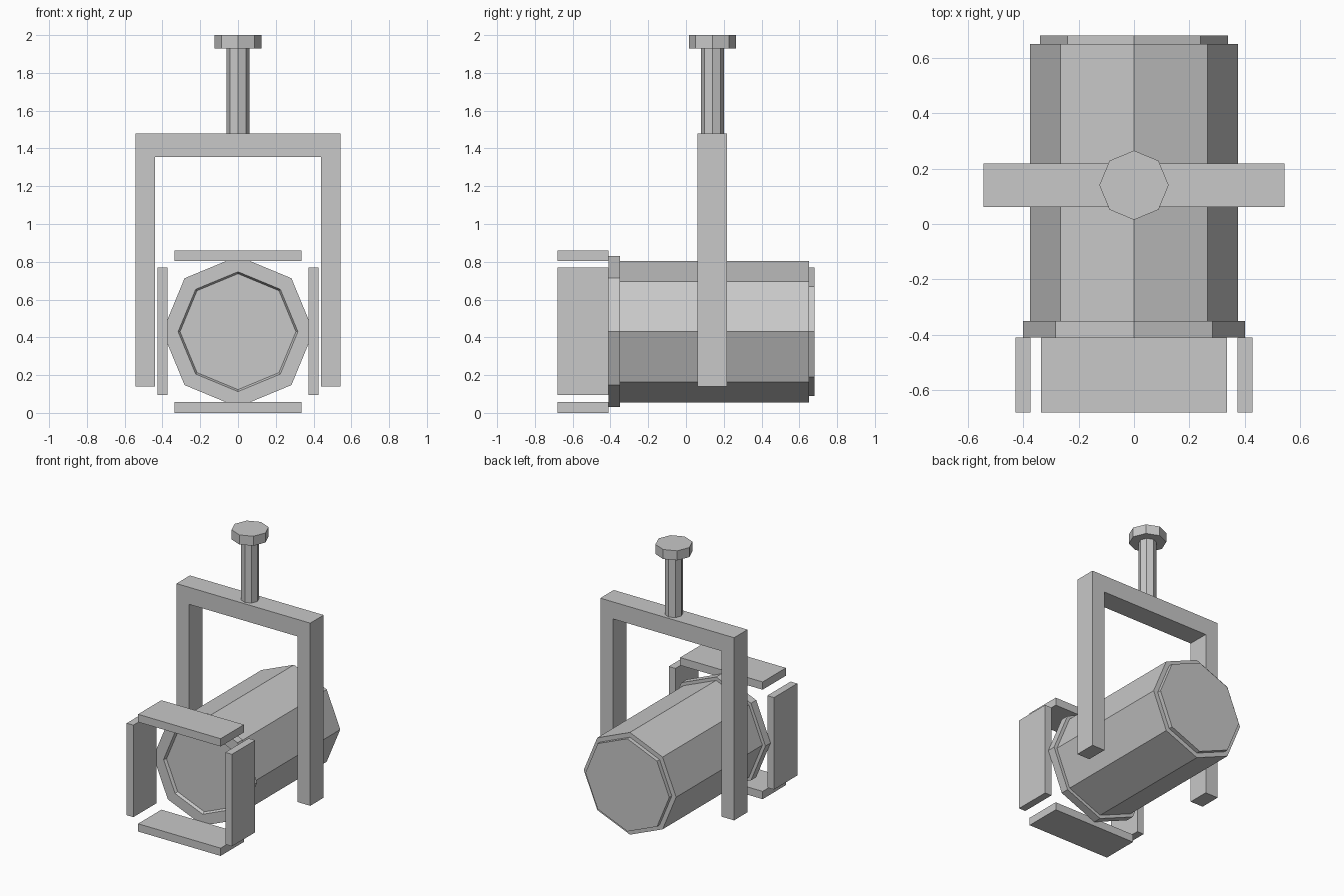
import bpy, bmesh
from math import pi
from mathutils import Matrix, Vector

cube = bpy.data.objects.get("Cube")
if cube:
    bpy.data.objects.remove(cube, do_unlink=True)

grey = bpy.data.materials.new("light_grey")
grey.use_nodes = True
COLOUR = (0.58, 0.58, 0.58, 1)
grey.diffuse_color = COLOUR
grey.node_tree.nodes["Principled BSDF"].inputs["Base Color"].default_value = COLOUR

LAMP_Z = 0.43   # height of the lamp axis
YOKE_Y = 0.14   # depth of the yoke and stem


def add_object(name, bm):
    bmesh.ops.recalc_face_normals(bm, faces=bm.faces)
    mesh = bpy.data.meshes.new(name)
    bm.to_mesh(mesh)
    bm.free()
    mesh.materials.append(grey)
    obj = bpy.data.objects.new(name, mesh)
    bpy.context.collection.objects.link(obj)
    return obj


def box(name, low, high):
    low, high = Vector(low), Vector(high)
    bm = bmesh.new()
    size = Matrix.Diagonal((*(high - low), 1))
    bmesh.ops.create_cube(bm, size=1, matrix=Matrix.Translation((low + high) / 2) @ size)
    return add_object(name, bm)


def octagon_prism(radius, start, end, along_y):
    """Eight-sided prism with its corners on the axes."""
    bm = bmesh.new()
    mid = (start + end) / 2
    if along_y:
        place = Matrix.Translation((0, mid, LAMP_Z)) @ Matrix.Rotation(pi / 2, 4, "X")
    else:
        place = Matrix.Translation((0, YOKE_Y, mid))
    bmesh.ops.create_cone(bm, cap_ends=True, segments=8, radius1=radius,
                          radius2=radius, depth=end - start, matrix=place)
    return bm


# Lamp housing and rear cap
add_object("lamp_housing", octagon_prism(0.375, -0.35, 0.65, True))
add_object("rear_cap", octagon_prism(0.34, 0.65, 0.68, True))

# Front rim with a shallow, slightly tapered lens recess
bm = octagon_prism(0.4, -0.41, -0.35, True)
lens = min(bm.faces, key=lambda f: f.calc_center_median().y)
centre = lens.calc_center_median()
for ratio, depth in ((0.795, 0), (0.97, 0.02)):
    bmesh.ops.inset_region(bm, faces=[lens], thickness=0.001)
    for v, corner in zip(lens.verts, [v.co.copy() for v in lens.verts]):
        v.co = centre + (corner - centre) * ratio
        v.co.y += depth
add_object("front_rim", bm)

# Four barn doors around the opening
for name, side in (("top", 1), ("bottom", -1)):
    z = sorted((LAMP_Z + side * 0.373, LAMP_Z + side * 0.43))
    box(name + "_door", (-0.335, -0.68, z[0]), (0.335, -0.41, z[1]))
for name, side in (("left", 1), ("right", -1)):
    x = sorted((side * 0.373, side * 0.427))
    box(name + "_door", (x[0], -0.68, 0.095), (x[1], -0.41, 0.77))

# Yoke: one U-shaped profile extruded through its depth
outer, inner, foot, under, top = 0.543, 0.44, 0.14, 1.355, 1.48
half = [(outer, top), (outer, foot), (inner, foot), (inner, under)]
profile = half + [(-x, z) for x, z in reversed(half)]
bm = bmesh.new()
face = bm.faces.new([bm.verts.new((x, YOKE_Y - 0.078, z)) for x, z in profile])
extruded = bmesh.ops.extrude_face_region(bm, geom=[face])
moved = [g for g in extruded["geom"] if isinstance(g, bmesh.types.BMVert)]
bmesh.ops.translate(bm, verts=moved, vec=(0, 0.156, 0))
add_object("yoke", bm)

# Hanging stem and its head
add_object("stem", octagon_prism(0.06, top, 1.93, False))
add_object("stem_head", octagon_prism(0.125, 1.93, 2, False))
